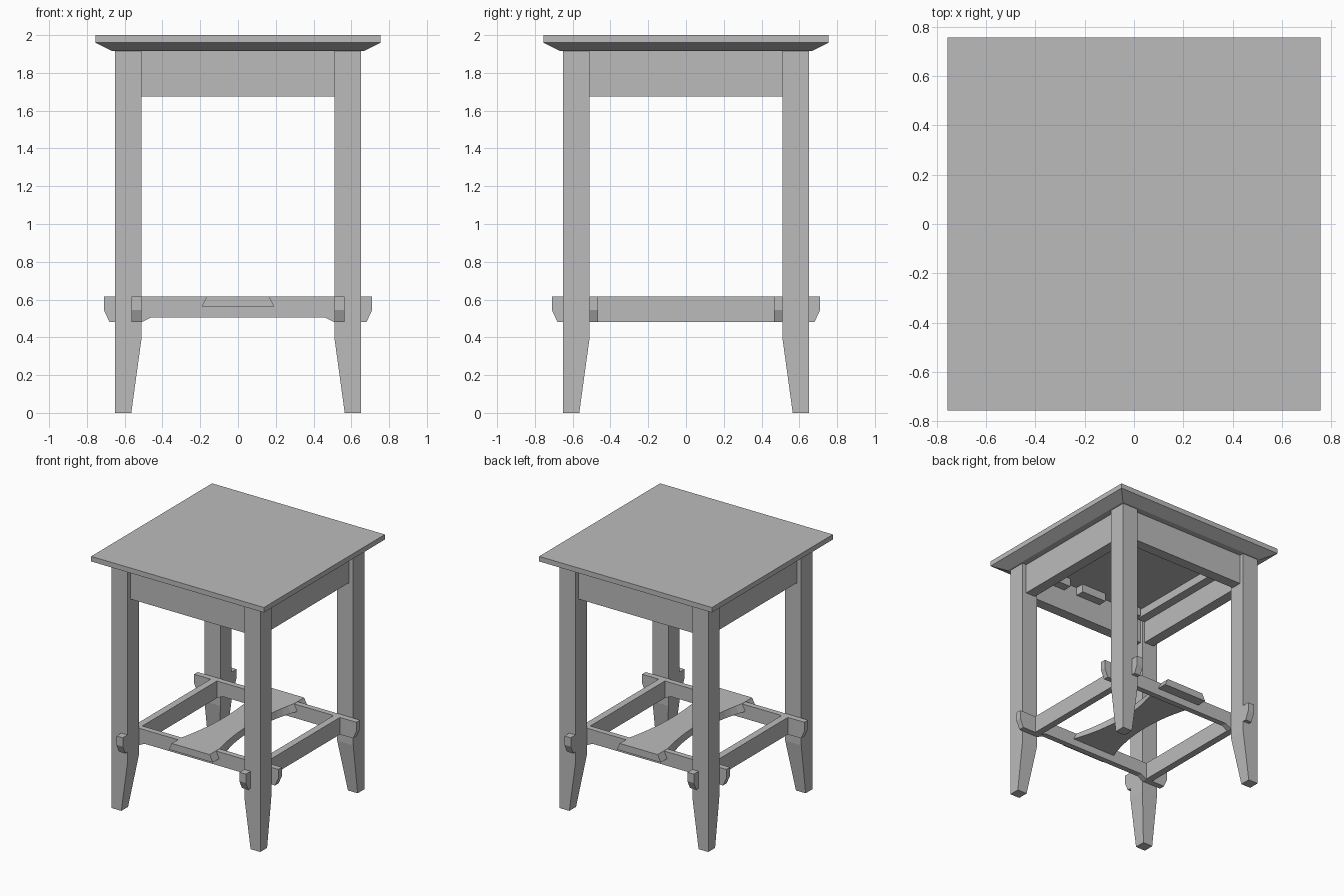
import bpy, bmesh
from mathutils import Vector

cube = bpy.data.objects.get("Cube")
if cube:
    bpy.data.objects.remove(cube, do_unlink=True)

grey = bpy.data.materials.new("plain_grey")
grey.use_nodes = True
grey.diffuse_color = (0.5, 0.5, 0.5, 1)
grey.node_tree.nodes["Principled BSDF"].inputs["Base Color"].default_value = (0.5, 0.5, 0.5, 1)


def finish(name, bm):
    bmesh.ops.recalc_face_normals(bm, faces=bm.faces)
    mesh = bpy.data.meshes.new(name)
    bm.to_mesh(mesh)
    bm.free()
    mesh.materials.append(grey)
    obj = bpy.data.objects.new(name, mesh)
    bpy.context.collection.objects.link(obj)
    return obj


def loft(name, rings):
    """Skin a stack of matching closed rings and cap both ends."""
    bm = bmesh.new()
    rows = [[bm.verts.new(p) for p in ring] for ring in rings]
    n = len(rows[0])
    for a, b in zip(rows, rows[1:]):
        for i in range(n):
            j = (i + 1) % n
            bm.faces.new((a[i], a[j], b[j], b[i]))
    bm.faces.new(rows[0])
    bm.faces.new(rows[-1])
    return finish(name, bm)


def rect(x0, x1, y0, y1, z):
    return [(x0, y0, z), (x1, y0, z), (x1, y1, z), (x0, y1, z)]


def box(name, x0, x1, y0, y1, z0, z1):
    return loft(name, [rect(x0, x1, y0, y1, z0), rect(x0, x1, y0, y1, z1)])


def square(r, z):
    return rect(-r, r, -r, r, z)


# Top with a wide bevel underneath
loft("table_top", [square(0.665, 1.915), square(0.755, 1.96), square(0.755, 2.0)])

# Legs, tapered on their two inner sides
for sx, side in ((-1, "right"), (1, "left")):
    for sy, end in ((-1, "front"), (1, "back")):
        rings = [rect(sx * i, sx * 0.65, sy * i, sy * 0.65, z)
                 for i, z in ((0.565, 0), (0.51, 0.4), (0.51, 1.92))]
        loft(f"{end}_{side}_leg", rings)

# Apron boards, set slightly back from the leg faces
for s, side, end in ((-1, "right", "front"), (1, "left", "back")):
    box(end + "_apron", -0.53, 0.53, s * 0.53, s * 0.615, 1.675, 1.92)
    box(side + "_apron", s * 0.53, s * 0.615, -0.53, 0.53, 1.675, 1.92)
    # Cleats fixing the top from inside
    box(side + "_cleat", s * 0.46, s * 0.53, -0.51, 0.51, 1.85, 1.92)
    for k, x in enumerate((-0.34, 0, 0.34)):
        box(f"{end}_cleat_block_{k + 1}", x - 0.11, x + 0.11, s * 0.46, s * 0.53, 1.85, 1.92)


# Stretchers with undercut through ends
def stretcher(name, inner, outer, along_x, mid_z):
    half = [(0.46, mid_z), (0.51, 0.48), (0.68, 0.48), (0.71, 0.545), (0.71, 0.615)]
    profile = half + [(-u, z) for u, z in reversed(half)]
    rings = [[(u, v, z) if along_x else (v, u, z) for u, z in profile]
             for v in (inner, outer)]
    loft(name, rings)


for s, side, end in ((-1, "right", "front"), (1, "left", "back")):
    stretcher(end + "_stretcher", s * 0.465, s * 0.51, True, 0.505)
    stretcher(side + "_stretcher", s * 0.51, s * 0.565, False, 0.48)

# Waisted shelf board with sloping dovetail edges
steps = 16
rings = []
for i in range(steps + 1):
    t = 2 * i / steps - 1
    y = 0.465 * t
    top = 0.11 + 0.055 * t * t
    low = top + 0.028 * t * t
    rings.append([(-low, y, 0.562), (low, y, 0.562), (top, y, 0.617), (-top, y, 0.617)])
tail = [Vector(p) for p in rings[-1]]
rings.append([p + Vector((0, 0.125, 0)) for p in tail])
rings.insert(0, [(p.x, -p.y - 0.125, p.z) for p in tail])
loft("shelf_board", rings)
